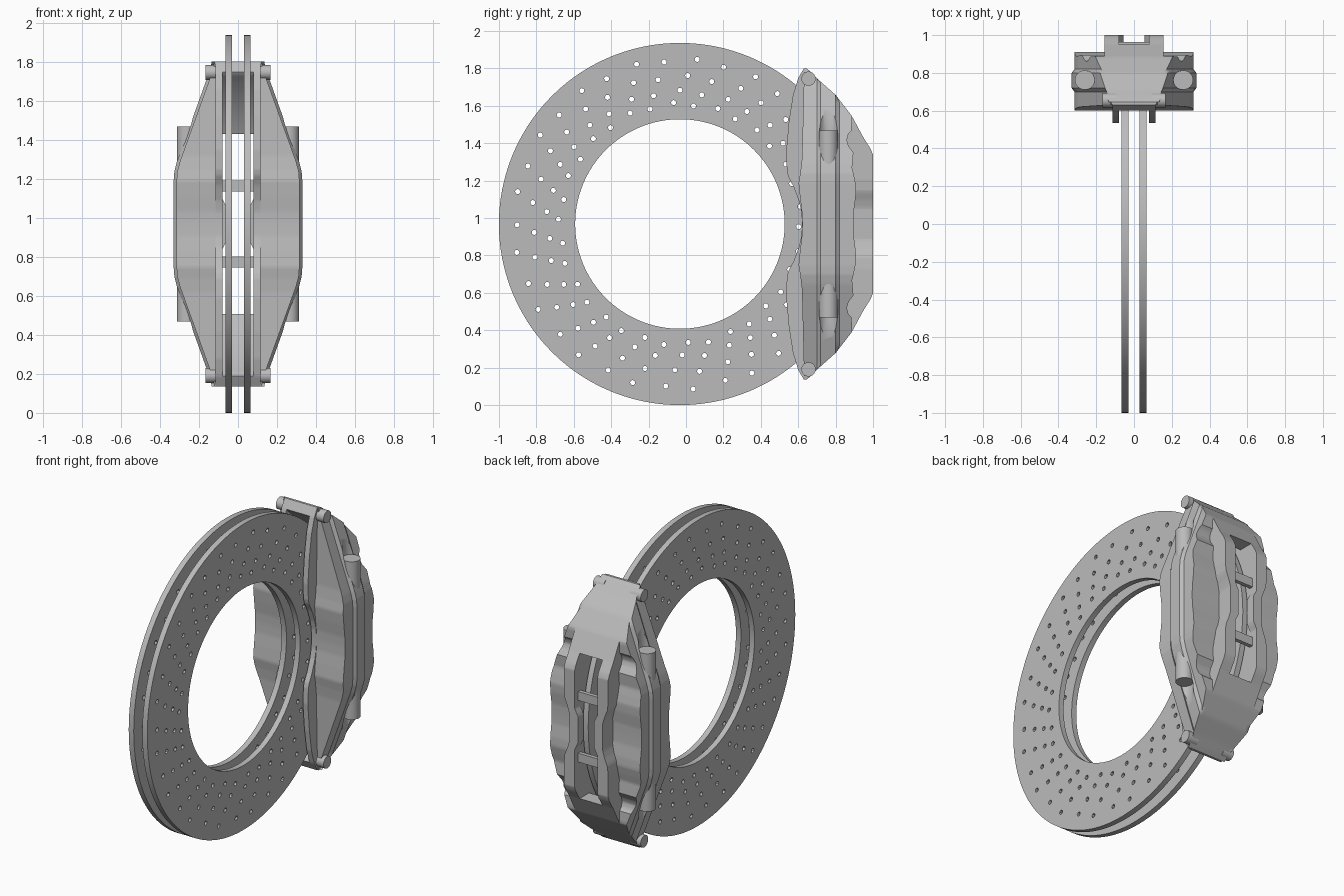
import bpy, bmesh, math
from mathutils import Matrix

if "Cube" in bpy.data.objects:
    bpy.data.objects.remove(bpy.data.objects["Cube"])

CY, CZ = -0.0325, 0.968          # disc centre (axis along x)
mat = bpy.data.materials.new("grey_metal")
mat.diffuse_color = (0.5, 0.5, 0.5, 1)
mat.use_nodes = True
mat.node_tree.nodes["Principled BSDF"].inputs["Base Color"].default_value = mat.diffuse_color


def add(name, mesh, angle=30):
    ob = bpy.data.objects.new(name, mesh)
    bpy.context.collection.objects.link(ob)
    mesh.materials.clear()
    mesh.materials.append(mat)
    bpy.ops.object.select_all(action='DESELECT')
    ob.select_set(True)
    bpy.context.view_layer.objects.active = ob
    bpy.ops.object.shade_smooth_by_angle(angle=math.radians(angle))
    return ob


def to_mesh(bm, name):
    bmesh.ops.remove_doubles(bm, verts=bm.verts, dist=1e-4)
    bmesh.ops.recalc_face_normals(bm, faces=bm.faces)
    me = bpy.data.meshes.new(name)
    bm.to_mesh(me)
    bm.free()
    return me


def baked(ob):
    """Evaluated mesh of an object; the source object is removed."""
    bpy.context.view_layer.update()
    dg = bpy.context.evaluated_depsgraph_get()
    me = bpy.data.meshes.new_from_object(ob.evaluated_get(dg))
    bpy.data.objects.remove(ob)
    return me


def lerp(table, v):
    for (a, p), (b, q) in zip(table, table[1:]):
        if v <= b:
            return p + (q - p) * (v - a) / (b - a)
    return table[-1][1]


def loft(bm, zs, section):
    """Skin closed xy sections stacked along z."""
    rows = [[bm.verts.new((x, y, CZ + z)) for x, y in section(z)] for z in zs]
    n = len(rows[0])
    for a, b in zip(rows, rows[1:]):
        for i in range(n):
            j = (i + 1) % n
            bm.faces.new((a[i], a[j], b[j], b[i]))
    bm.faces.new(rows[0])
    bm.faces.new(rows[-1])


def cyl(bm, centre, r, length, axis='Z', seg=32):
    m = Matrix.Translation(centre)
    if axis == 'X':
        m = m @ Matrix.Rotation(math.pi / 2, 4, 'Y')
    bmesh.ops.create_cone(bm, cap_ends=True, segments=seg, radius1=r, radius2=r,
                          depth=length, matrix=m)


# Drilled disc plates, from filled 2D curves
def disc(name, x):
    cu = bpy.data.curves.new(name, 'CURVE')
    cu.dimensions, cu.fill_mode, cu.extrude = '2D', 'BOTH', 0.0175

    def ring(cx, cy, r, n):
        sp = cu.splines.new('POLY')
        sp.points.add(n - 1)
        sp.use_cyclic_u = True
        for i, p in enumerate(sp.points):
            t = 2 * math.pi * i / n
            p.co = (cx + r * math.cos(t), cy + r * math.sin(t), 0, 1)

    ring(0, 0, 0.968, 160)
    ring(0, 0, 0.56, 128)
    for k in range(34):
        for j, r in enumerate((0.885, 0.795, 0.715, 0.65)):
            t = math.radians(84 - k * 360 / 34 + j * 3 + (k % 2) * 1.0)
            r -= 0.015 * (k % 2)
            ring(r * math.cos(t), r * math.sin(t), 0.0135, 12)
    ob = bpy.data.objects.new(name, cu)
    bpy.context.collection.objects.link(ob)
    me = baked(ob)
    # local x -> y, local y -> z, local z -> x
    me.transform(Matrix(((0, 0, 1, x), (1, 0, 0, CY), (0, 1, 0, CZ), (0, 0, 0, 1))))
    bm = bmesh.new()
    bm.from_mesh(me)
    add(name, to_mesh(bm, name))


disc("disc_plate_left", -0.0475)
disc("disc_plate_right", 0.0475)

# Caliper outlines, as functions of distance from the mid height
OUT = [(0, 1), (.37, 1), (.40, .988), (.46, .95), (.58, .885), (.69, .80), (.77, .71),
       (.81, .67), (.832, .645)]
FLANGE = [(0, .62), (.06, .618), (.12, .605), (.2, .575), (.25, .548), (.28, .54), (.38, .535),
          (.55, .55), (.69, .572), (.78, .6), (.832, .63)]
FRONT = [(0, .622), (.06, .62), (.14, .61), (.22, .602), (.28, .612), (.35, .62), (.832, .632)]
STEP = [(0, .895), (.06, .896), (.14, .907), (.2, .91), (.25, .9), (.3, .888), (.38, .895),
        (.42, .868), (.45, .86), (.48, .868), (.5, .885), (.6, .89)]
WIDTH = [(0, .33), (.22, .33), (.27, .326), (.32, .313), (.5, .248), (.73, .165), (.79, .142),
         (.832, .135)]
RIB_IN = [(0, .055), (.08, .055), (.13, .08), (.9, .08)]
RIB_OUT = [(0, .115), (.08, .115), (.13, .13), (.18, .15), (.24, .155), (.9, .155)]
levels = {round(i * 0.026, 4) for i in range(32)}
for t in (OUT, FLANGE, FRONT, STEP, WIDTH, RIB_OUT):
    levels |= {a for a, _ in t if a <= .832}
levels = sorted(levels)
full = [-v for v in reversed(levels[1:])] + levels


def half_section(s):
    def section(z):
        d = abs(z)
        yo, yi, yf, w = lerp(OUT, d), lerp(FLANGE, d), lerp(FRONT, d), lerp(WIDTH, d)
        ym = min(yo, lerp(STEP, d))
        b = w - .015
        xo, xi, yr = min(lerp(RIB_OUT, d), b), lerp(RIB_IN, d), min(yo, .945)
        pts = [(.08, yi), (.115, yi), (.115, yf), (b, yf), (b, min(.70, ym)),
               (w, min(.72, ym)), (w, min(.80, ym)), (b, min(.82, ym)), (b, ym),
               (xo, ym), (xo, yo), (xi, yo), (xi, yr), (.08, yr)]
        return [(s * x, y) for x, y in pts]
    return section


# Caliper halves, with round pockets cut above and below the side cylinders
for s, side in ((-1, "left"), (1, "right")):
    bm = bmesh.new()
    loft(bm, full, half_section(s))
    body = bpy.data.objects.new("body_source", to_mesh(bm, "body_source"))
    bpy.context.collection.objects.link(body)
    bm = bmesh.new()
    for e in (-1, 1):
        cyl(bm, (s * .262, .762, CZ + e * .75), .052, .5)
    cutter = bpy.data.objects.new("pocket_cutter", to_mesh(bm, "pocket_cutter"))
    bpy.context.collection.objects.link(cutter)
    cutter.hide_render = True
    mod = body.modifiers.new("pockets", 'BOOLEAN')
    mod.operation, mod.solver, mod.object = 'DIFFERENCE', 'EXACT', cutter
    me = baked(body)
    bpy.data.objects.remove(cutter)
    add("caliper_half_" + side, me)

    bm = bmesh.new()
    cyl(bm, (s * .262, .762, CZ), .051, 1.0)
    add("side_cylinder_" + side, to_mesh(bm, "side_cylinder"))

    # Small round lugs on the end corners
    bm = bmesh.new()
    for e in (-1, 1):
        cyl(bm, (s * .13, .655, CZ + e * .777), .038, .075, 'X', 24)
    add("end_lugs_" + side, to_mesh(bm, "end_lugs"))


# Bridges over the disc edge, leaving the middle window open
def bridge_section(z):
    d = abs(z)
    yo = lerp(OUT, d)
    yi = min(max(CY + math.sqrt(1 - d * d), lerp(FLANGE, d)), yo - .01)
    return [(-.08, yi), (.08, yi), (.08, yo), (-.08, yo)]


for e, end in ((1, "top"), (-1, "bottom")):
    bm = bmesh.new()
    loft(bm, [e * v for v in levels if v >= .46], bridge_section)
    add("bridge_" + end, to_mesh(bm, "bridge"))

    # Cross bar in the window
    bm = bmesh.new()
    m = Matrix.Translation((0, .952, CZ + e * .195)) @ Matrix.Diagonal((.17, .025, .056, 1))
    bmesh.ops.create_cube(bm, size=1, matrix=m)
    add("cross_bar_" + end, to_mesh(bm, "cross_bar"))
